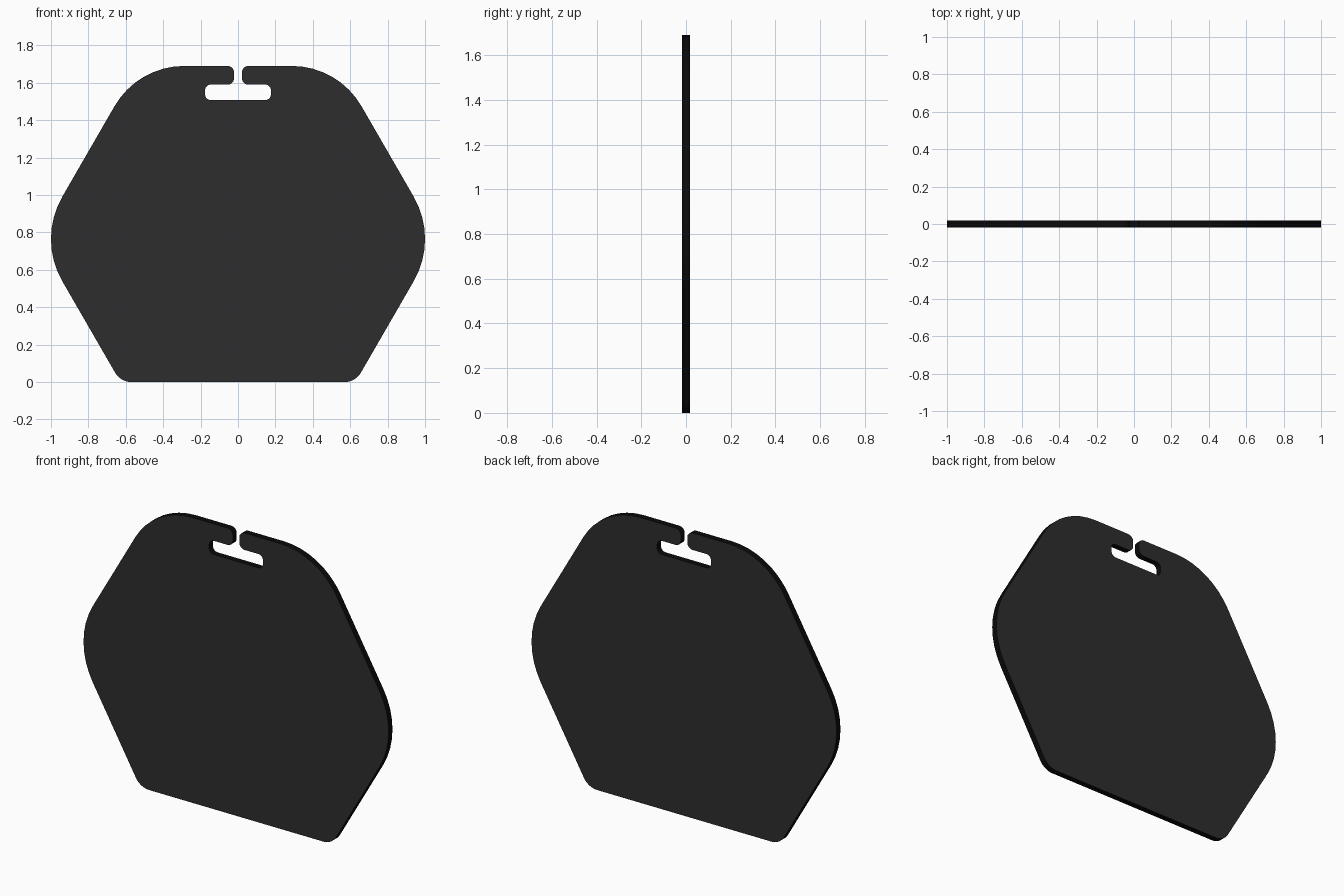
import bpy, bmesh, math
from mathutils import Vector

if "Cube" in bpy.data.objects:
    bpy.data.objects.remove(bpy.data.objects["Cube"])

HALF_THICK = 0.018


def material(name, rgb):
    m = bpy.data.materials.new(name)
    m.diffuse_color = (*rgb, 1.0)
    m.use_nodes = True
    m.node_tree.nodes["Principled BSDF"].inputs["Base Color"].default_value = m.diffuse_color
    return m


def rounded(corners, steps_per_turn=48):
    """Replace every (x, z, radius) corner with a tangent arc."""
    out = []
    n = len(corners)
    for i, (x, z, r) in enumerate(corners):
        p = Vector((x, z))
        a = (Vector(corners[i - 1][:2]) - p).normalized()
        b = (Vector(corners[(i + 1) % n][:2]) - p).normalized()
        half = a.angle(b) / 2
        centre = p + (a + b).normalized() * (r / math.sin(half))
        t = r / math.tan(half)
        start, end = p + a * t - centre, p + b * t - centre
        sweep = start.angle(end)
        steps = max(6, round(steps_per_turn * sweep / math.tau))
        for k in range(steps + 1):
            f = sweep * k / steps
            v = (start * math.sin(sweep - f) + end * math.sin(f)) / math.sin(sweep)
            out.append(centre + v)
    return out


# Right half of the outline: hexagon corners, split tabs, strap slot
half = [
    (0.628, 0.0, 0.10),
    (1.07, 0.765, 0.452),
    (0.536, 1.69, 0.43),
    (0.021, 1.69, 0.035),
    (0.021, 1.59, 0.035),
    (0.176, 1.59, 0.03),
    (0.176, 1.508, 0.03),
]
outline = rounded(half + [(-x, z, r) for x, z, r in reversed(half)])

# Plate: extruded outline
bm = bmesh.new()
face = bm.faces.new([bm.verts.new((p.x, -HALF_THICK, p.y)) for p in outline])
ext = bmesh.ops.extrude_face_region(bm, geom=[face], use_keep_orig=True)
verts = [g for g in ext["geom"] if isinstance(g, bmesh.types.BMVert)]
bmesh.ops.translate(bm, verts=verts, vec=(0, 2 * HALF_THICK, 0))
bmesh.ops.recalc_face_normals(bm, faces=bm.faces)

# Black rim, charcoal faces
for f in bm.faces:
    f.material_index = 0 if abs(f.normal.y) > 0.5 else 1
bmesh.ops.triangulate(bm, faces=[f for f in bm.faces if len(f.verts) > 4])

mesh = bpy.data.meshes.new("tag_plate")
bm.to_mesh(mesh)
bm.free()
mesh.materials.append(material("charcoal", (0.027, 0.027, 0.027)))
mesh.materials.append(material("black_edge", (0.003, 0.003, 0.003)))
plate = bpy.data.objects.new("tag_plate", mesh)
bpy.context.collection.objects.link(plate)

# Smooth rounded corners, sharp rim
bpy.context.view_layer.objects.active = plate
plate.select_set(True)
bpy.ops.object.shade_smooth_by_angle(angle=math.radians(30))
